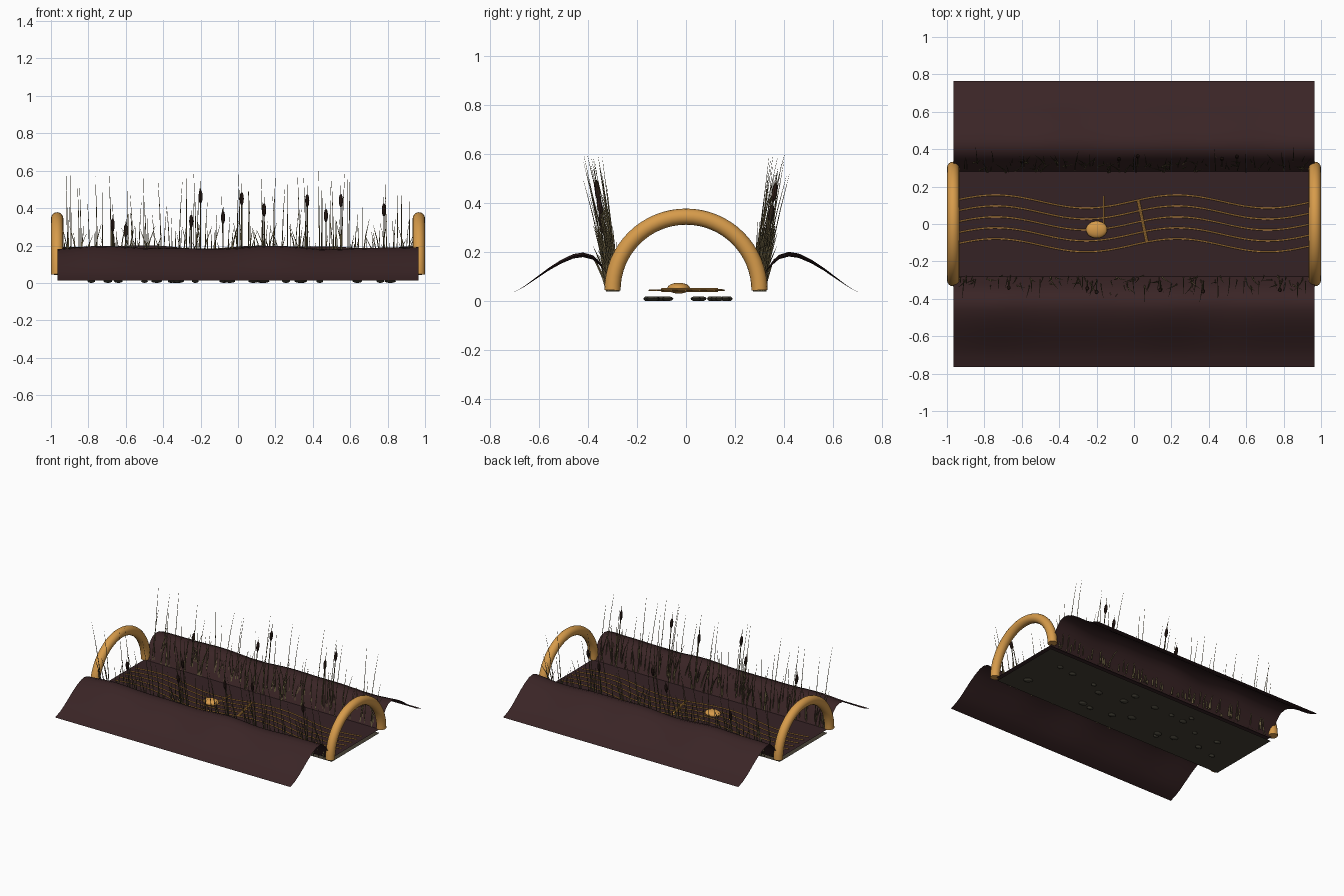
import bpy, bmesh, math, random
from mathutils import Vector, Matrix

random.seed(7)
cube = bpy.data.objects.get("Cube")
if cube:
    bpy.data.objects.remove(cube)


def material(name, r, g, b):
    m = bpy.data.materials.new(name)
    m.use_nodes = True
    m.diffuse_color = (r, g, b, 1)
    bsdf = next(n for n in m.node_tree.nodes if n.type == 'BSDF_PRINCIPLED')
    bsdf.inputs["Base Color"].default_value = (r, g, b, 1)
    return m


GOLD = material("gold", 0.68, 0.33, 0.07)
EARTH = material("plum earth", 0.042, 0.018, 0.019)
WATER = material("dark water", 0.036, 0.016, 0.018)
BED = material("river bed", 0.062, 0.052, 0.035)
STONE = material("pebble", 0.055, 0.05, 0.035)
GRASS = material("dry grass", 0.14, 0.11, 0.05)
HEAD = material("reed head", 0.03, 0.014, 0.01)


def finish(bm, name, *mats):
    bmesh.ops.recalc_face_normals(bm, faces=bm.faces)
    mesh = bpy.data.meshes.new(name)
    bm.to_mesh(mesh)
    bm.free()
    for m in mats:
        mesh.materials.append(m)
    mesh.shade_smooth()
    mesh.set_sharp_from_angle(angle=math.radians(40))
    ob = bpy.data.objects.new(name, mesh)
    bpy.context.collection.objects.link(ob)
    return ob


def tube(bm, path, radii, sides):
    """Sweep a round section along a path."""
    path = [Vector(p) for p in path]
    span = (path[-1] - path[0]).normalized()
    ref = Vector((0, 0, 1)) if abs(span.x) > 0.7 else Vector((1, 0, 0))
    rings = []
    for i, p in enumerate(path):
        d = path[min(i + 1, len(path) - 1)] - path[max(i - 1, 0)]
        u = d.cross(ref).normalized()
        v = u.cross(d).normalized()
        angles = [math.tau * k / sides for k in range(sides)]
        rings.append([bm.verts.new(p + radii[i] * (u * math.cos(a) + v * math.sin(a)))
                      for a in angles])
    for a, b in zip(rings, rings[1:]):
        for k in range(sides):
            n = (k + 1) % sides
            bm.faces.new((a[k], a[n], b[n], b[k]))
    bm.faces.new(rings[0])
    bm.faces.new(rings[-1])


def ellipsoid(bm, centre, size, tilt=0, u=12, v=8):
    m = (Matrix.Translation(centre) @ Matrix.Rotation(tilt, 4, 'X')
         @ Matrix.Diagonal((*size, 1)))
    made = bmesh.ops.create_uvsphere(bm, u_segments=u, v_segments=v, radius=1, matrix=m)
    return {f for vert in made["verts"] for f in vert.link_faces}


def sheet(name, z, mat):
    bm = bmesh.new()
    bmesh.ops.create_grid(bm, x_segments=1, y_segments=1, size=1,
                          matrix=Matrix.Translation((0, 0, z)) @ Matrix.Diagonal((0.965, 0.28, 1, 1)))
    return finish(bm, name, mat)


# Water surface and river bed
sheet("water_surface", 0.042, WATER)
sheet("river_bed", 0.014, BED)

# Pebbles set in the bed
bm = bmesh.new()
for i in range(24):
    r = random.uniform(0.018, 0.034)
    y = random.uniform(0.03, 0.2) if i % 2 else random.uniform(-0.17, -0.07)
    ellipsoid(bm, (random.uniform(-0.85, 0.85), y, 0.01), (r, r * 0.75, 0.01), u=10, v=6)
finish(bm, "pebbles", STONE)

# Banks: rounded crest sloping away from the water, gently uneven along the length
PROFILE = [(0.28, 0.035), (0.30, 0.07), (0.325, 0.115), (0.35, 0.15), (0.38, 0.177),
           (0.42, 0.188), (0.46, 0.182), (0.51, 0.16), (0.56, 0.13), (0.61, 0.095),
           (0.66, 0.06), (0.71, 0.032), (0.765, 0.012)]
for side, name in ((-1, "front_bank"), (1, "back_bank")):
    bm = bmesh.new()
    rows = []
    for i in range(41):
        x = -0.965 + 1.93 * i / 40
        wave = 0.007 * math.sin(7.5 * x - 0.3 * side) + 0.004 * math.sin(13 * x + side)
        if side > 0:
            wave += 0.005
        rows.append([bm.verts.new((x, side * y, z + wave * max(0, (z - 0.04) / 0.15)))
                     for y, z in PROFILE])
    for a, b in zip(rows, rows[1:]):
        for k in range(len(PROFILE) - 1):
            bm.faces.new((a[k], a[k + 1], b[k + 1], b[k]))
    finish(bm, name, EARTH)

# Arches at both ends
for sx, name in ((-1, "right_arch"), (1, "left_arch")):
    bm = bmesh.new()
    arc = [(sx * 0.967, 0.3 * math.cos(math.pi * i / 32), 0.045 + 0.3 * math.sin(math.pi * i / 32))
           for i in range(33)]
    tube(bm, arc, [0.033] * 33, 16)
    finish(bm, name, GOLD)

# Five wavy strands along the water
bm = bmesh.new()
for k in range(5):
    strand = []
    for i in range(61):
        x = -0.935 + 1.87 * i / 60
        y = 0.12 - 0.0585 * k + 0.035 * math.cos(math.tau * (x - 0.23) / 0.97)
        strand.append((x, y, 0.044))
    tube(bm, strand, [0.004] * 61, 6)
finish(bm, "wavy_strands", GOLD)

# Floating oval with its stem, and the slanted bar
bm = bmesh.new()
ellipsoid(bm, (-0.2, -0.03, 0.053), (0.057, 0.046, 0.022), u=24, v=14)
finish(bm, "floating_oval", GOLD)
bm = bmesh.new()
tube(bm, [(-0.163, -0.02, 0.046), (-0.163, 0.15, 0.046)], [0.004] * 2, 8)
finish(bm, "oval_stem", GOLD)
bm = bmesh.new()
tube(bm, [(0.022, 0.13, 0.045), (0.07, -0.1, 0.045)], [0.008] * 2, 8)
finish(bm, "slanted_bar", GOLD)


def blade(bm, x, side, height, lean, sway, radius):
    """Tapered blade rooted at the water edge, curving outward."""
    y = random.uniform(0.275, 0.325)
    path = [(x + sway * t * t, side * (y + lean * t ** 1.3), 0.04 + height * t)
            for t in (0, 0.35, 0.7, 1)]
    tube(bm, path, [radius, radius * 0.85, radius * 0.6, radius * 0.15], 3)


# Grass along both edges: tall thin stalks and short splayed leaves
for side, name in ((-1, "front_grass"), (1, "back_grass")):
    bm = bmesh.new()
    for i in range(42):
        x = -0.94 + 1.88 * (i + random.random()) / 42
        height = random.uniform(0.22, 0.56)
        blade(bm, x, side, height, height * random.uniform(0.08, 0.22),
              random.uniform(-0.02, 0.02), 0.0035)
    for i in range(60):
        x = random.uniform(-0.93, 0.93)
        height = random.uniform(0.13, 0.3)
        blade(bm, x, side, height, random.uniform(0, 0.07),
              random.uniform(-0.06, 0.06), 0.005)
    finish(bm, name, GRASS)

# Reeds with dark heads, as (x, head height)
REEDS = {
    -1: [(-0.67, 0.31), (-0.25, 0.33), (-0.2, 0.46), (0.14, 0.39), (0.37, 0.44), (0.78, 0.39)],
    1: [(-0.6, 0.28), (-0.08, 0.35), (0.02, 0.45), (0.47, 0.36), (0.55, 0.44)],
}
for side, name in ((-1, "front_reeds"), (1, "back_reeds")):
    bm = bmesh.new()
    for x, z in REEDS[side]:
        root = Vector((x, side * 0.3, 0.04))
        head = Vector((x, side * (0.3 + 0.15 * (z - 0.04)), z))
        tube(bm, [root, head, root.lerp(head, 1.2)], [0.004, 0.003, 0.001], 5)
        for f in ellipsoid(bm, head, (0.011, 0.011, 0.036), -side * 0.15, 8, 8):
            f.material_index = 1
    finish(bm, name, GRASS, HEAD)
